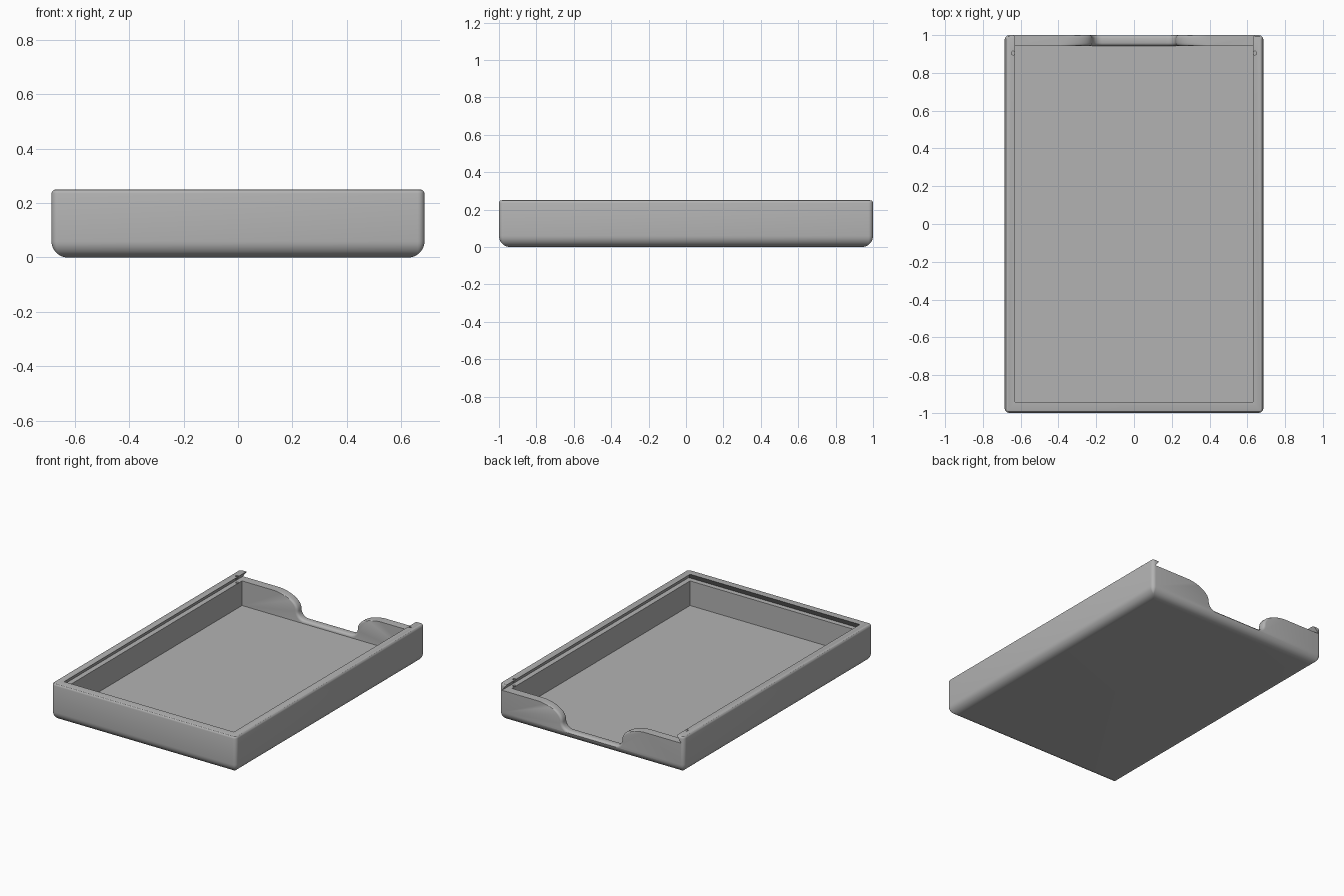
import bpy, bmesh
from math import sin, cos, pi, radians
from mathutils import Vector

old = bpy.data.objects.get("Cube")
if old:
    bpy.data.objects.remove(old, do_unlink=True)

HX, HY, TOP = 0.685, 1.0, 0.25      # outer half sizes and height
IX, IY = 0.63, 0.943                # inner half sizes
FLOOR, LEDGE = 0.04, 0.205          # cavity floor and lid ledge heights
GREY = (0.45, 0.45, 0.45, 1)

mat = bpy.data.materials.new("plain grey")
mat.use_nodes = True
mat.diffuse_color = GREY
mat.node_tree.nodes["Principled BSDF"].inputs["Base Color"].default_value = GREY


def loft(name, rings):
    """Closed solid skinned through rings with equal point counts."""
    bm = bmesh.new()
    loops = [[bm.verts.new(p) for p in ring] for ring in rings]
    n = len(loops[0])
    for a, b in zip(loops, loops[1:]):
        for i in range(n):
            j = (i + 1) % n
            bm.faces.new((a[i], a[j], b[j], b[i]))
    bm.faces.new(loops[0])
    bm.faces.new(loops[-1])
    bmesh.ops.recalc_face_normals(bm, faces=bm.faces)
    mesh = bpy.data.meshes.new(name)
    bm.to_mesh(mesh)
    bm.free()
    mesh.materials.append(mat)
    obj = bpy.data.objects.new(name, mesh)
    bpy.context.collection.objects.link(obj)
    return obj


def rect(x, y0, y1, z):
    return [(-x, y0, z), (x, y0, z), (x, y1, z), (-x, y1, z)]


def rounded_rect(inset, z, radius=0.025, steps=5):
    r = max(radius - inset, 0.004)
    ring = []
    for q, (sx, sy) in enumerate([(1, 1), (-1, 1), (-1, -1), (1, -1)]):
        cx, cy = sx * (HX - inset - r), sy * (HY - inset - r)
        for k in range(steps + 1):
            a = pi / 2 * (q + k / steps)
            ring.append((cx + r * cos(a), cy + r * sin(a), z))
    return ring


def cut(target, cutter):
    mod = target.modifiers.new("cut", "BOOLEAN")
    mod.operation, mod.solver, mod.object = "DIFFERENCE", "EXACT", cutter
    bpy.context.view_layer.objects.active = target
    bpy.ops.object.modifier_apply(modifier=mod.name)
    bpy.data.objects.remove(cutter, do_unlink=True)


# Outer shell: large rounding below, small rounding at the rim
BR, TR = 0.06, 0.015
quarter = [radians(a) for a in range(0, 91, 10)]
rings = [rounded_rect(BR * (1 - sin(a)), BR * (1 - cos(a))) for a in quarter]
rings += [rounded_rect(TR * (1 - cos(a)), TOP - TR + TR * sin(a)) for a in quarter[::3]]
tray = loft("sliding_lid_tray", rings)

# Cavity
cut(tray, loft("cavity_cutter", [rect(IX, -IY, IY, FLOOR), rect(IX, -IY, IY, 0.22)]))

# Dovetail lid slot, open at the back
UNDER, OVER = 0.034, 0.008
cut(tray, loft("lid_slot_cutter", [
    rect(IX + UNDER, -IY - UNDER, 1.1, LEDGE),
    rect(IX - OVER, -IY + OVER, 1.1, TOP + 0.01)]))

# Finger notch outline: flat bottom, small inner curve, wide outer shoulder
half = [(0.17 + 0.05 * sin(a), 0.11 - 0.05 * cos(a), 1.0) for a in quarter]
for k in range(1, 13):
    a = pi / 2 * k / 12
    half.append((0.39 - 0.17 * cos(a), 0.11 + (LEDGE - 0.11) * sin(a), 1 - k / 12))


def notch_ring(y, grow):
    """Notch outline at depth y, pushed into the wall by grow."""
    side = []
    for i, (x, z, fade) in enumerate(half):
        a = half[max(i - 1, 0)]
        b = half[min(i + 1, len(half) - 1)]
        normal = Vector((b[1] - a[1], a[0] - b[0])).normalized()
        if i == 0:
            normal = Vector((0, -1))
        side.append((x + normal.x * grow * fade, z + normal.y * grow * fade))
    side.append((side[-1][0], 0.3))
    return ([(-x, y, z) for x, z in reversed(side)] + [(x, y, z) for x, z in side])


EDGE = 0.018
arc = quarter[::2] + [pi / 2]
inner = [(IY + EDGE * (1 - cos(a)), EDGE * (1 - sin(a))) for a in arc]
outer = [(HY - (y - IY), g) for y, g in reversed(inner)]
sections = [(0.9, EDGE)] + inner[:-1] + outer[1:] + [(1.05, EDGE)]
cut(tray, loft("notch_cutter", [notch_ring(y, g) for y, g in sections]))

# Lid catch holes near the back ends of the rails
for s in (-1, 1):
    rings = [[(s * 0.64 + 0.01 * cos(k * pi / 8), 0.905 + 0.01 * sin(k * pi / 8), z)
              for k in range(16)] for z in (0.19, 0.3)]
    cut(tray, loft("catch_hole_cutter", rings))

# Smooth shading with crisp edges
bpy.ops.object.select_all(action="DESELECT")
tray.select_set(True)
bpy.context.view_layer.objects.active = tray
bpy.ops.object.shade_smooth_by_angle(angle=radians(30))
